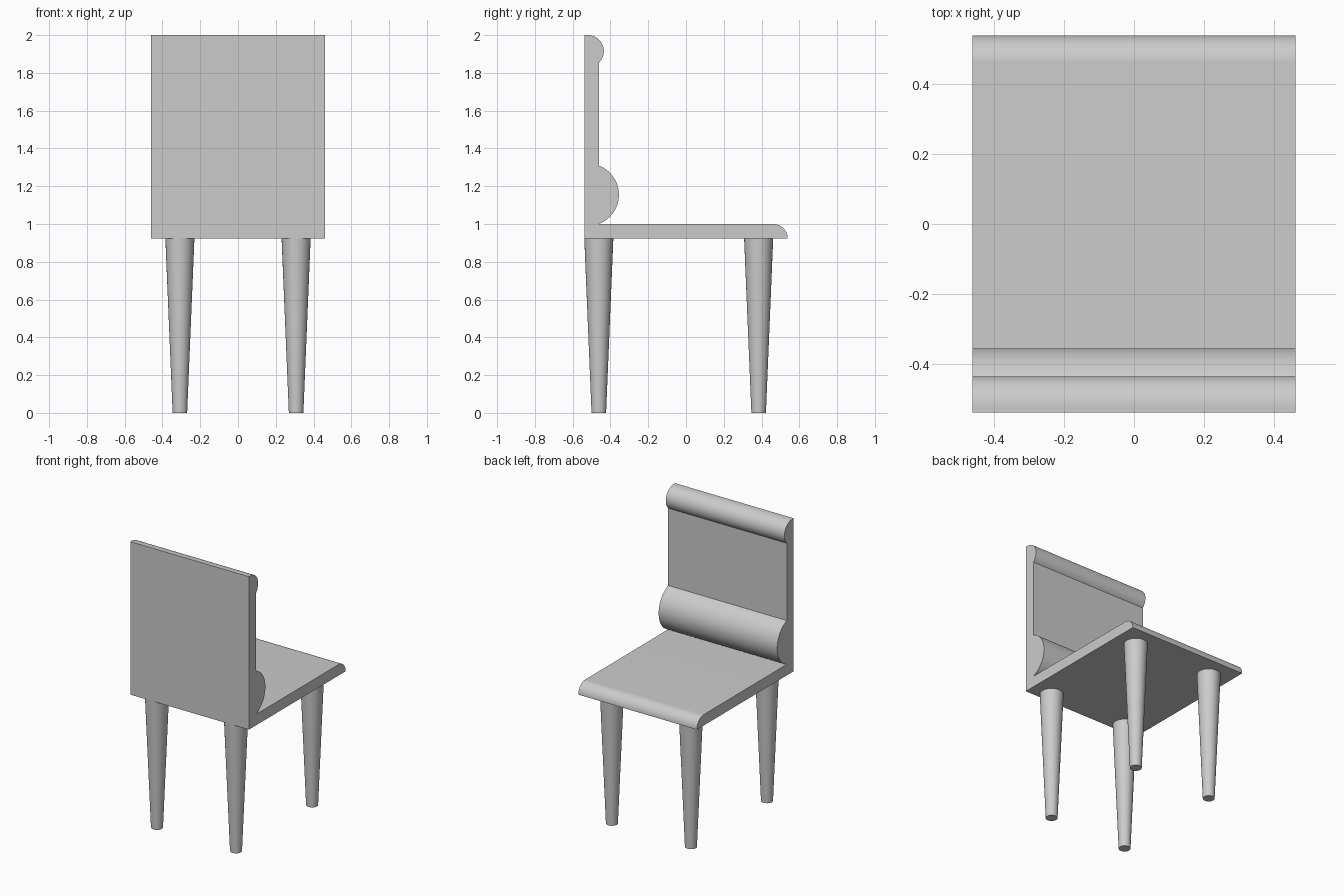
import bpy
import bmesh
from math import sin, cos, radians, acos, degrees

cube = bpy.data.objects.get("Cube")
if cube:
    bpy.data.objects.remove(cube, do_unlink=True)

UNIT = 2 / 26               # the chair is 26 units tall
HALF_WIDTH = 6 * UNIT
BACK, FRONT = -7 * UNIT, 7 * UNIT
SEAT_BOTTOM, SEAT_TOP = 12 * UNIT, 13 * UNIT
PANEL = BACK + UNIT         # front surface of the backrest panel

grey = bpy.data.materials.new("light_grey")
grey.use_nodes = True
colour = (0.6, 0.6, 0.6, 1)
grey.diffuse_color = colour
grey.node_tree.nodes["Principled BSDF"].inputs["Base Color"].default_value = colour


def arc(cy, cz, radius, start, end, steps):
    """Points in the side plane, angles in degrees from +y towards +z."""
    angles = [radians(start + (end - start) * i / steps) for i in range(steps + 1)]
    return [(cy + radius * cos(a), cz + radius * sin(a)) for a in angles]


def finish(name, bm):
    bmesh.ops.recalc_face_normals(bm, faces=bm.faces)
    mesh = bpy.data.meshes.new(name)
    bm.to_mesh(mesh)
    bm.free()
    mesh.materials.append(grey)
    obj = bpy.data.objects.new(name, mesh)
    bpy.context.collection.objects.link(obj)
    bpy.ops.object.select_all(action="DESELECT")
    obj.select_set(True)
    bpy.context.view_layer.objects.active = obj
    bpy.ops.object.shade_smooth_by_angle(angle=radians(30))
    return obj


def extrude_profile(name, points):
    """Sweep a side profile across the width of the chair."""
    bm = bmesh.new()
    face = bm.faces.new([bm.verts.new((-HALF_WIDTH, y, z)) for y, z in points])
    swept = bmesh.ops.extrude_face_region(bm, geom=[face], use_keep_orig=True)
    verts = [v for v in swept["geom"] if isinstance(v, bmesh.types.BMVert)]
    bmesh.ops.translate(bm, verts=verts, vec=(2 * HALF_WIDTH, 0, 0))
    return finish(name, bm)


# Seat and backrest in one profile: rounded front edge, lumbar roll, head roll
roll_y = -0.52
lumbar_r, head_r = 0.165, 0.085
lumbar_angle = degrees(acos((PANEL - roll_y) / lumbar_r))
head_angle = degrees(acos((PANEL - roll_y) / head_r))
profile = [(BACK, SEAT_BOTTOM)]
profile += arc(FRONT - UNIT, SEAT_BOTTOM, UNIT, 0, 90, 16)
profile += arc(roll_y, SEAT_TOP + 0.155, lumbar_r, -lumbar_angle, lumbar_angle, 32)
profile += arc(roll_y, 2 - head_r, head_r, -head_angle, 90, 24)
profile += [(BACK, 2)]
extrude_profile("seat_and_backrest", profile)

# Four tapered round legs
for side, x in (("right", -4 * UNIT), ("left", 4 * UNIT)):
    for end, y in (("back", -6 * UNIT), ("front", 5 * UNIT)):
        bm = bmesh.new()
        bmesh.ops.create_cone(bm, cap_ends=True, segments=48, radius1=UNIT / 2,
                              radius2=UNIT, depth=SEAT_BOTTOM)
        bmesh.ops.translate(bm, verts=bm.verts, vec=(x, y, SEAT_BOTTOM / 2))
        finish(f"{end}_{side}_leg", bm)
